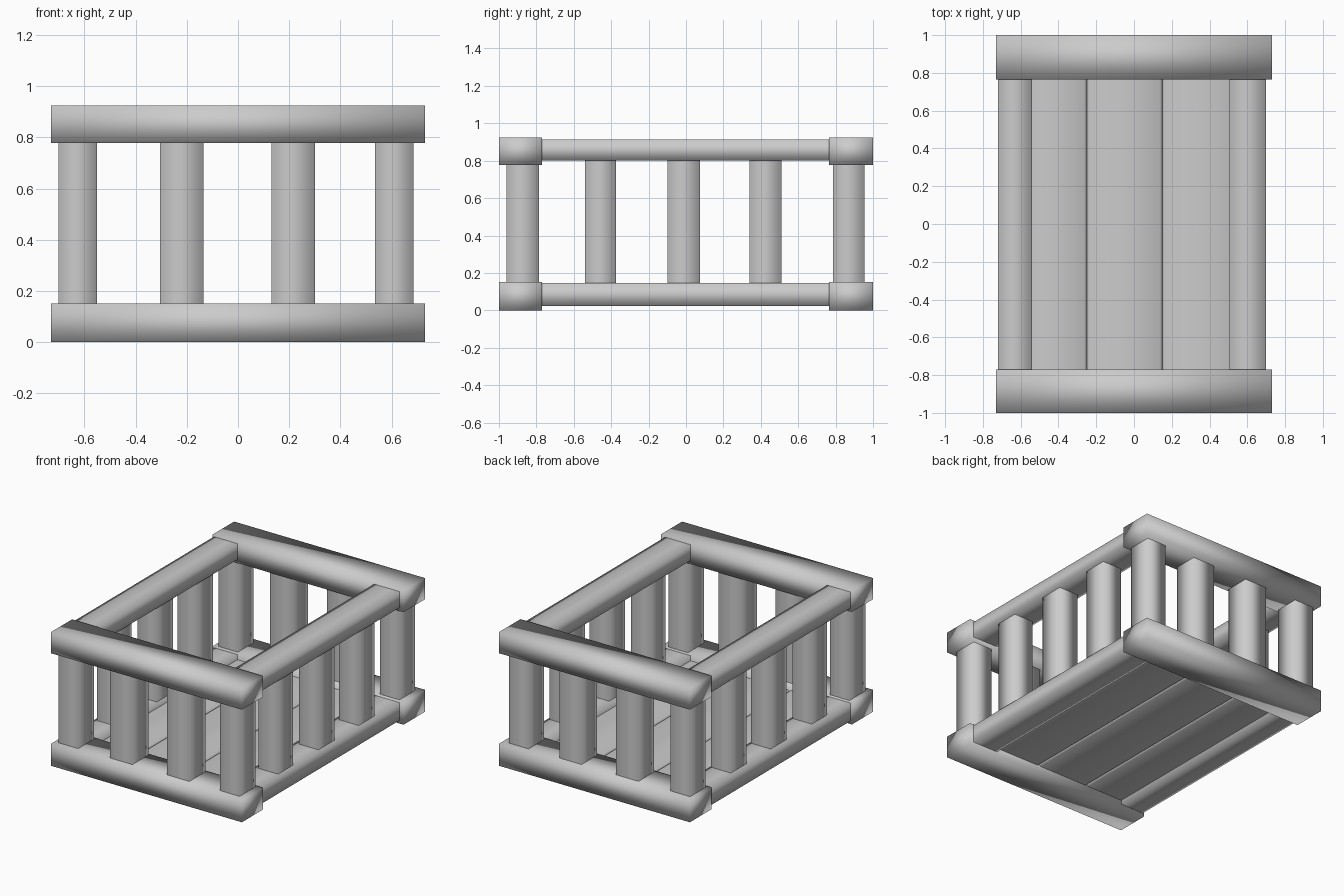
import bpy
import bmesh
from mathutils import Vector

if "Cube" in bpy.data.objects:
    bpy.data.objects.remove(bpy.data.objects["Cube"], do_unlink=True)

grey = bpy.data.materials.new("plain grey")
grey.use_nodes = True
COLOUR = (0.6, 0.6, 0.6, 1)
grey.diffuse_color = COLOUR
grey.node_tree.nodes["Principled BSDF"].inputs["Base Color"].default_value = COLOUR


def bar(name, xs, ys, zs, open_axis=None, bevel=0):
    """Soft-shaded square bar; open_axis leaves the buried ends uncapped."""
    spans = (xs, ys, zs)
    bm = bmesh.new()
    bmesh.ops.create_cube(bm, size=1)
    for v in bm.verts:
        v.co = Vector([lo + (hi - lo) * (c + 0.5) for c, (lo, hi) in zip(v.co, spans)])
    bm.normal_update()
    if open_axis is not None:
        ends = [f for f in bm.faces if abs(f.normal[open_axis]) > 0.9]
        bmesh.ops.delete(bm, geom=ends, context="FACES_ONLY")
    if bevel:
        long_edges = [e for e in bm.edges
                      if abs(e.verts[0].co.y - e.verts[1].co.y) > 0.1]
        bmesh.ops.bevel(bm, geom=long_edges, offset=bevel, segments=1, affect="EDGES")
    for f in bm.faces:
        f.smooth = True
    mesh = bpy.data.meshes.new(name)
    bm.to_mesh(mesh)
    bm.free()
    mesh.materials.append(grey)
    obj = bpy.data.objects.new(name, mesh)
    bpy.context.collection.objects.link(obj)


# Cross beams at the front and back, upper and lower
for level, zs in (("lower", (0, 0.152)), ("upper", (0.778, 0.924))):
    bar(f"front_{level}_beam", (-0.73, 0.73), (-1, -0.77), zs)
    bar(f"back_{level}_beam", (-0.73, 0.73), (0.765, 1), zs)

# Long side rails running between the beams
sides = (("right", (-0.72, -0.54), (-0.70, -0.55)),
         ("left", (0.505, 0.70), (0.535, 0.685)))
for side, rail_x, post_x in sides:
    for level, zs in (("lower", (0.022, 0.145)), ("upper", (0.802, 0.912))):
        bar(f"{side}_{level}_rail", rail_x, (-0.9, 0.9), zs, open_axis=1)

    # Posts along each side
    for i, ys in enumerate(((-0.54, -0.375), (-0.10, 0.075), (0.34, 0.51))):
        bar(f"{side}_post_{i + 1}", post_x, ys, (0.1, 0.85), open_axis=2)

# Posts at each end, corners included
end_posts = ((-0.70, -0.55), (-0.305, -0.135), (0.13, 0.30), (0.535, 0.685))
for end, ys in (("front", (-0.96, -0.785)), ("back", (0.785, 0.955))):
    for i, xs in enumerate(end_posts):
        bar(f"{end}_post_{i + 1}", xs, ys, (0.1, 0.85), open_axis=2)

# Floor planks
for i, xs in enumerate(((-0.6, -0.25), (-0.25, 0.15), (0.15, 0.58))):
    bar(f"floor_plank_{i + 1}", xs, (-0.85, 0.85), (0.05, 0.11),
        open_axis=1, bevel=0.012)
